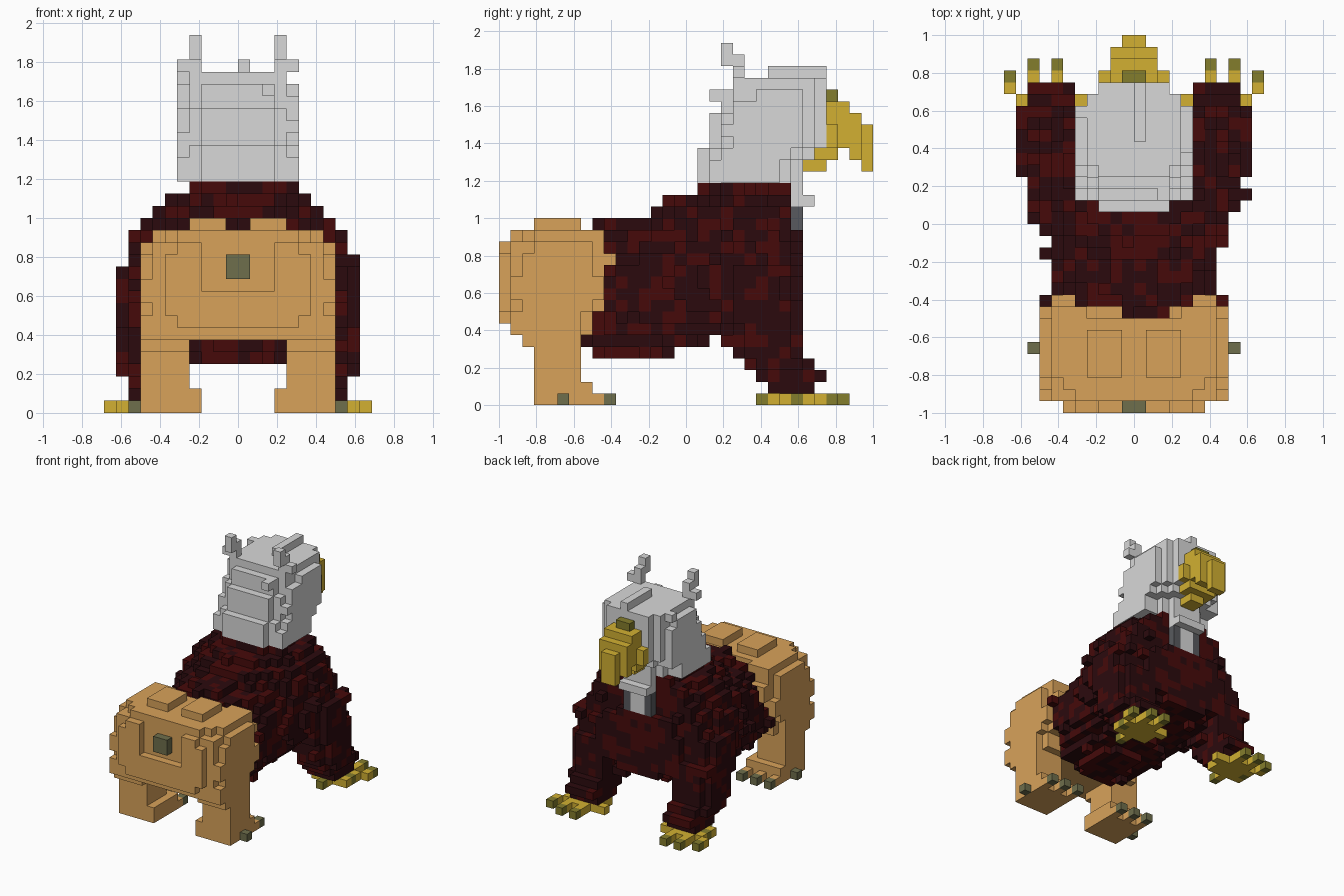
import bpy
import bmesh
import random
from mathutils import Vector

random.seed(7)
cube = bpy.data.objects.get("Cube")
if cube:
    bpy.data.objects.remove(cube, do_unlink=True)

V = 0.0625  # size of one block


def srgb(hex_code):
    channels = [int(hex_code[i:i + 2], 16) / 255 for i in (0, 2, 4)]
    return [c / 12.92 if c < 0.04 else ((c + 0.055) / 1.055) ** 2.4 for c in channels] + [1]


COLOURS = {
    "pale_grey": "d8d8d8", "slate_grey": "585a5e", "gold": "d2b032", "olive": "847d2c",
    "tan": "d8a25a", "moss_grey": "6e6e4c", "dark_red": "460a0a", "maroon": "2b0a0d",
}
MATERIALS = {}
for title, code in COLOURS.items():
    mat = bpy.data.materials.new(title)
    mat.use_nodes = True
    mat.diffuse_color = srgb(code)
    shader = next(n for n in mat.node_tree.nodes if n.type == 'BSDF_PRINCIPLED')
    shader.inputs["Base Color"].default_value = srgb(code)
    shader.inputs["Roughness"].default_value = 0.9
    MATERIALS[title] = mat

cells = {}  # block position -> (part, colour)


def plumage(x):
    """Mixed red feathers, redder along the middle."""
    return "dark_red" if random.random() < (0.6 if -4 < x < 3 else 0.38) else "maroon"


def put(part, colour, x, y, z):
    cells[x, y, z] = (part, colour or plumage(x))


def box(part, colour, xs, ys, zs):
    """Fill a block range on the left side and mirror it to the right."""
    for x in range(*xs):
        for y in range(*ys):
            for z in range(*zs):
                put(part, colour, x, y, z)
                put(part, colour, -x - 1, y, z)


def column(part, colour, cx, rx, ys, zs, noise=0.0):
    """Fill rounded slices of a limb or head, mirrored to the other side."""
    cy, ry = sum(ys) / 2, (ys[1] - ys[0]) / 2
    for x in range(0, 11):
        for y in range(*ys):
            for z in range(*zs):
                spread = abs((x + 0.5 - cx) / rx) ** 2.8 + abs((y + 0.5 - cy) / ry) ** 2.8
                if spread <= 1.02 + random.uniform(-noise, noise):
                    box(part, colour, (x, x + 1), (y, y + 1), (z, z + 1))


def lerp(points, t):
    for (a, p), (b, q) in zip(points, points[1:]):
        if t <= b:
            return p + (q - p) * max(0, t - a) / (b - a)
    return points[-1][1]


def roughen(part, colour, chance, width, front, floor):
    """Grow loose blocks on the surface, within limits, so it looks feathered."""
    sides = [(1, 0, 0), (-1, 0, 0), (0, 1, 0), (0, -1, 0), (0, 0, -1)]
    for (x, y, z), (owner, _) in list(cells.items()):
        dx, dy, dz = random.choice(sides)
        spot = (x + dx, y + dy, z + dz)
        inside = -width <= spot[0] < width and spot[1] < front and spot[2] >= floor
        if owner == part and inside and spot not in cells and random.random() < chance:
            put(part, colour, *spot)


# Feathered torso: a barrel whose section changes along its length
TOP = [(-8.5, 9), (-7.5, 15), (-6.5, 16), (-3.5, 16), (-2.5, 17), (0, 18), (1.5, 19), (8.5, 19), (9.5, 14)]
BELLY = [(-8.5, 5), (-7.5, 4), (-3, 4), (1, 5), (3, 6), (10, 6)]
WIDTH = [(-8.5, 5), (-6.5, 7.1), (-1, 7.6), (1, 8.6), (5, 9.3), (8.5, 8), (9.5, 6)]
MIDDLE = [(-7, 8.8), (1, 10.8)]
POWER = [(-7, 1.8), (1, 2.3)]
for y in range(-9, 10):
    top, belly, width, mid, power = (lerp(c, y + 0.5) for c in (TOP, BELLY, WIDTH, MIDDLE, POWER))
    for x in range(-10, 10):
        for z in range(4, 19):
            dz = z + 0.5 - mid
            reach = top - mid if dz > 0 else mid - belly
            edge = random.uniform(0.9, 1.06)
            if reach > 0 and abs((x + 0.5) / width) ** power + abs(dz / reach) ** power <= edge:
                put("torso", None, x, y, z)

# Front legs, leaning forward at the foot and back into the shoulders
for cx, rx, ys, zs in ((7, 2.3, (7, 11), (1, 2)), (7, 2.3, (6, 12), (2, 3)), (7.2, 2.6, (5, 11), (3, 4)),
                       (7.4, 2.8, (4, 10), (4, 7)), (7.2, 2.9, (3, 10), (7, 9)), (7, 2.9, (3, 9), (9, 12))):
    column("front_legs", None, cx, rx, ys, zs, 0.12)
box("front_legs", None, (6, 7), (10, 12), (2, 3))
roughen("torso", None, 0.14, 10, 10, 4)
roughen("front_legs", None, 0.14, 10, 10, 2)

# Front talons: pad, toes and claw tips
box("talons", "gold", (5, 9), (8, 11), (0, 1))
box("talons", "gold", (4, 5), (10, 11), (0, 1))
box("talons", "gold", (9, 10), (10, 11), (0, 1))
box("talons", "gold", (9, 10), (8, 9), (0, 1))
box("talons", "gold", (7, 8), (7, 8), (0, 1))
for x, tip in ((6, 13), (8, 13), (10, 12)):
    box("talons", "gold", (x, x + 1), (11, tip), (0, 1))
    box("talons", "olive", (x, x + 1), (tip, tip + 1), (0, 1))
box("talons", "gold", (7, 8), (11, 12), (0, 1))
box("talons", "olive", (7, 8), (6, 7), (0, 1))
box("talons", "olive", (9, 10), (9, 10), (0, 1))

# Rounded hindquarters with two raised pads on top
for x in range(0, 8):
    for y in range(-16, -7):
        for z in range(6, 15):
            bulge = ((x + 0.5) / 8.2) ** 4 + abs((y + 12) / 4.6) ** 2.6 + abs((z - 10) / 4.7) ** 4
            if bulge <= random.uniform(0.93, 1.05):
                box("hindquarters", "tan", (x, x + 1), (y, y + 1), (z, z + 1))
box("hindquarters", "tan", (1, 4), (-13, -9), (15, 16))
box("hindquarters", "tan", (4, 7), (-13, -7), (8, 15))
box("hindquarters", "tan", (5, 6), (-8, -5), (11, 12))
box("hindquarters", "tan", (5, 7), (-8, -6), (11, 13))
column("hindquarters", "tan", 5.3, 2.9, (-15, -8), (6, 10), 0.1)
box("hindquarters", "tan", (7, 8), (-15, -7), (9, 11))
box("hindquarters", "tan", (7, 8), (-13, -8), (8, 14))

# Stub of a tail standing out of a shallow hollow
for x in range(-3, 3):
    for z in range(10, 15):
        cells.pop((x, -16, z), None)
box("tail_stub", "moss_grey", (0, 1), (-16, -15), (11, 13))

# Hind legs
for ys, zs in (((-15, -9), (6, 8)), ((-14, -9), (5, 6)), ((-13, -9), (4, 5)), ((-13, -9), (1, 4))):
    column("hind_legs", "tan", 6, 2.2, ys, zs, 0.08)
column("hind_legs", "tan", 5.5, 2.7, (-13, -8), (0, 2))
for x in (3, 5, 7):
    box("hind_legs", "tan", (x, x + 1), (-9, -7), (0, 1))
    box("hind_claws", "moss_grey", (x, x + 1), (-7, -6), (0, 1))
box("hind_claws", "moss_grey", (8, 9), (-11, -10), (0, 1))

# Head: rounded slices given as half width, depth range and height range
for half, ys, zs in ((5, (1, 9), (19, 21)), (5, (1, 11), (21, 22)), (5.1, (2, 12), (22, 25)),
                     (5, (3, 12), (25, 26)), (4.6, (3, 12), (26, 27)), (4.4, (4, 12), (27, 28))):
    column("head", "pale_grey", 0, half, ys, zs)
roughen("head", "pale_grey", 0.25, 5, 10, 19)
for y in range(7, 12):
    put("head", "pale_grey", 0, y, 28)

# Throat tuft with slate edges
box("throat_tuft", "pale_grey", (0, 2), (9, 10), (18, 21))
box("throat_tuft", "pale_grey", (0, 1), (9, 10), (14, 18))
box("throat_tuft", "slate_grey", (1, 2), (9, 10), (14, 17))
box("throat_tuft", "pale_grey", (0, 2), (9, 11), (17, 18))

# Ear tufts stepping up and back
box("ears", "pale_grey", (3, 4), (4, 6), (27, 28))
box("ears", "pale_grey", (3, 5), (4, 5), (28, 29))
box("ears", "pale_grey", (3, 4), (3, 5), (29, 30))
box("ears", "pale_grey", (3, 4), (3, 4), (30, 31))

# Hooked beak and lower jaw
box("beak", "gold", (0, 3), (12, 13), (22, 24))
box("beak", "gold", (0, 2), (12, 14), (22, 26))
box("beak", "olive", (0, 1), (12, 13), (26, 27))
box("beak", "gold", (0, 2), (14, 15), (21, 25))
box("beak", "gold", (0, 1), (15, 16), (20, 24))
box("lower_jaw", "gold", (0, 2), (11, 13), (21, 22))
box("lower_jaw", "gold", (0, 1), (10, 12), (20, 21))

# Turn each part into a mesh of its exposed block faces
AXES = [Vector(a) for a in ((1, 0, 0), (0, 1, 0), (0, 0, 1))]
names = list(MATERIALS)
for part in dict.fromkeys(owner for owner, _ in cells.values()):
    bm = bmesh.new()
    corners = {}

    def corner(p):
        key = tuple(round(c * 2) for c in p)
        if key not in corners:
            corners[key] = bm.verts.new(p * V)
        return corners[key]

    own = {p: colour for p, (owner, colour) in cells.items() if owner == part}
    used = [n for n in names if n in own.values()]
    for p, colour in own.items():
        centre = Vector(p) + Vector((0.5, 0.5, 0.5))
        for i in range(3):
            for sign in (1, -1):
                n = AXES[i] * sign
                if tuple(int(c) for c in Vector(p) + n) in cells:
                    continue
                u, w = AXES[(i + 1) % 3] / 2, AXES[(i + 2) % 3] / 2 * sign
                mid = centre + n / 2
                face = bm.faces.new([corner(q) for q in (mid - u - w, mid + u - w, mid + u + w, mid - u + w)])
                face.material_index = used.index(colour)
    mesh = bpy.data.meshes.new(part)
    bm.to_mesh(mesh)
    bm.free()
    for n in used:
        mesh.materials.append(MATERIALS[n])
    bpy.context.collection.objects.link(bpy.data.objects.new(part, mesh))
